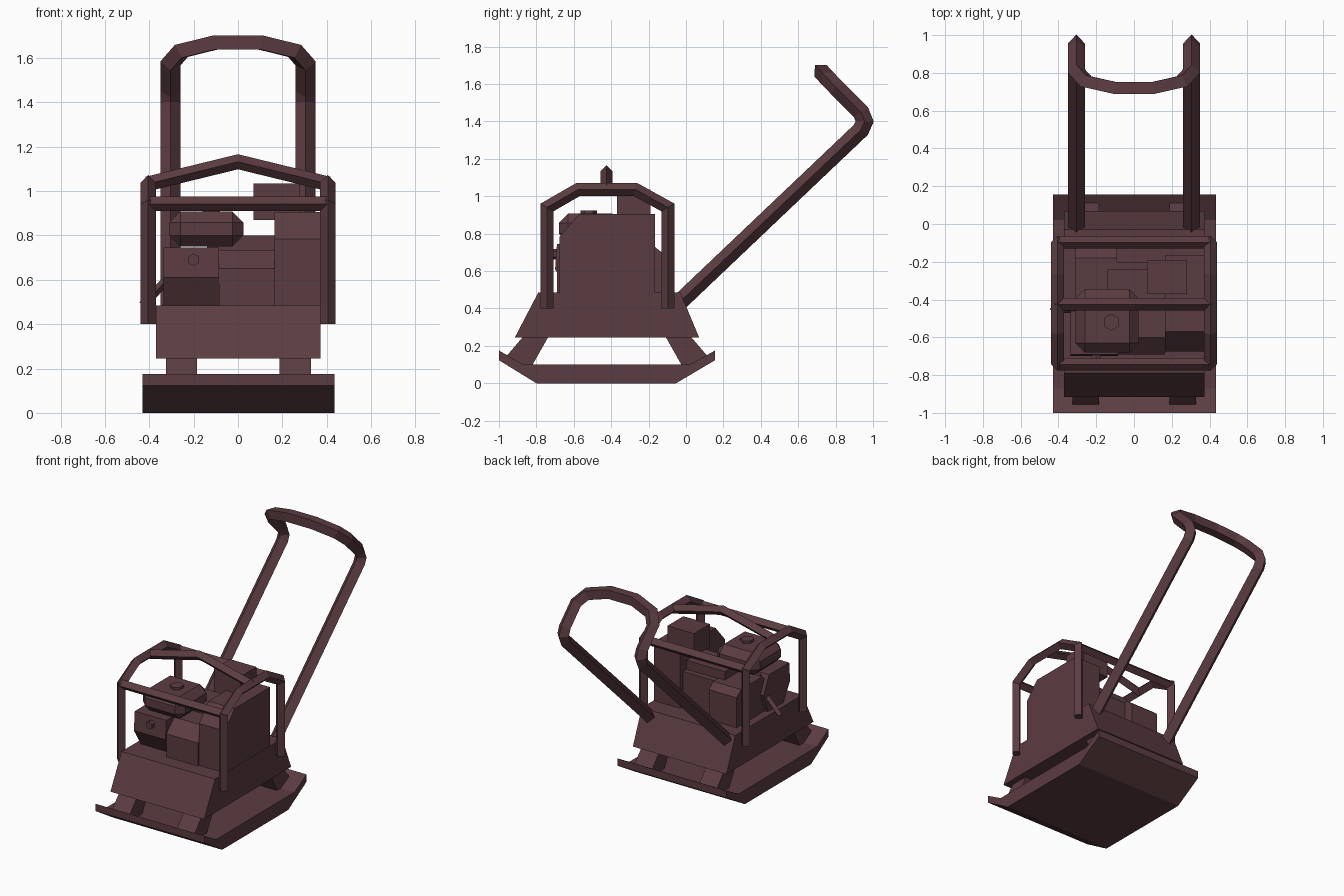
import bpy, bmesh, math
from mathutils import Vector

cube = bpy.data.objects.get("Cube")
if cube:
    bpy.data.objects.remove(cube, do_unlink=True)

mat = bpy.data.materials.new("maroon_paint")
mat.use_nodes = True
COLOR = (0.105, 0.045, 0.053, 1)
mat.diffuse_color = COLOR
mat.node_tree.nodes["Principled BSDF"].inputs["Base Color"].default_value = COLOR


def finish(name, bm):
    bmesh.ops.recalc_face_normals(bm, faces=bm.faces)
    mesh = bpy.data.meshes.new(name)
    bm.to_mesh(mesh)
    bm.free()
    mesh.materials.append(mat)
    ob = bpy.data.objects.new(name, mesh)
    bpy.context.collection.objects.link(ob)
    return ob


def extrude_yz(name, profile, x0, x1):
    """Side profile of (y, z) points extruded across x."""
    bm = bmesh.new()
    face = bm.faces.new([bm.verts.new((x0, y, z)) for y, z in profile])
    new = bmesh.ops.extrude_face_region(bm, geom=[face])["geom"]
    verts = [v for v in new if isinstance(v, bmesh.types.BMVert)]
    bmesh.ops.translate(bm, verts=verts, vec=(x1 - x0, 0, 0))
    return finish(name, bm)


def box(name, x0, x1, y0, y1, z0, z1):
    return extrude_yz(name, [(y0, z0), (y1, z0), (y1, z1), (y0, z1)], x0, x1)


def tube(name, path, side, r):
    """Mitred diamond-section tube along a path."""
    pts = [Vector(p) for p in path]
    dirs = [(b - a).normalized() for a, b in zip(pts, pts[1:])]
    u = Vector(side).normalized()
    w = dirs[0].cross(u)
    bm = bmesh.new()
    ring = [pts[0] + o * r for o in (u, w, -u, -w)]
    rows = [[bm.verts.new(c) for c in ring]]
    for i, d in enumerate(dirs):
        n = d if i == len(dirs) - 1 else (d + dirs[i + 1]).normalized()
        ring = [c + d * ((pts[i + 1] - c).dot(n) / d.dot(n)) for c in ring]
        rows.append([bm.verts.new(c) for c in ring])
    for a, b in zip(rows, rows[1:]):
        for k in range(4):
            m = (k + 1) % 4
            bm.faces.new((a[k], a[m], b[m], b[k]))
    bm.faces.new(rows[0])
    bm.faces.new(rows[-1])
    return finish(name, bm)


def hex_plug(name, loc, r, depth, rot=(0, 0, 0)):
    bm = bmesh.new()
    bmesh.ops.create_cone(bm, cap_ends=True, segments=6, radius1=r, radius2=r, depth=depth)
    ob = finish(name, bm)
    ob.location, ob.rotation_euler = loc, rot


# Compaction plate and deck
extrude_yz("base_plate", [(-1, .175), (-1, .123), (-.8, 0), (-.053, 0), (.155, .123),
                          (.155, .175), (.02, .1), (-.87, .1)], -.43, .435)
extrude_yz("deck", [(-.915, .245), (.07, .245), (-.03, .485), (-.79, .485)], -.37, .372)

# Slanted mounts, mirrored front to back and side to side
MOUNT = [(-.87, .25), (-.735, .25), (-.82, .1), (-.87, .095), (-.96, .145)]
for label, x0, x1 in (("right", -.325, -.185), ("left", .188, .328)):
    extrude_yz("front_mount_" + label, MOUNT, x0, x1)
    extrude_yz("rear_mount_" + label, [(-.845 - y, z) for y, z in MOUNT], x0, x1)

# Push handle
half = [(.305, -.03, .438), (.305, .935, 1.355), (.305, .955, 1.4), (.305, .935, 1.45),
        (.305, .81, 1.575), (.255, .755, 1.632), (.1, .72, 1.67)]
handle = half + [(-x, y, z) for x, y, z in reversed(half)]
tube("push_handle", handle, (1, 0, 0), .045)

# Protective cage
HOOP = [(-.743, .4), (-.743, .94), (-.575, 1.037), (-.272, 1.037), (-.097, .94), (-.097, .4)]
for label, s in (("right", -1), ("left", 1)):
    tube("cage_hoop_" + label, [(s * .405, y, z) for y, z in HOOP], (1, 0, 0), .035)
for label, y in (("front", -.743), ("rear", -.097)):
    tube("cage_bar_" + label, [(-.405, y, .942), (.405, y, .942)], (0, 1, 0), .033)
tube("cage_ridge_bar", [(-.41, -.425, 1.032), (0, -.425, 1.132), (.41, -.425, 1.032)],
     (0, 1, 0), .033)

# Belt guard and exhaust box
extrude_yz("belt_guard", [(-.675, .48), (-.165, .48), (-.165, .905), (-.57, .905),
                          (-.675, .785)], .165, .37)
box("exhaust_box", .07, .28, -.37, -.19, .87, 1.035)

# Engine body
box("engine_block", -.28, .165, -.56, -.2, .48, .735)
box("cylinder_block", -.14, .165, -.45, -.24, .48, .8)
extrude_yz("front_housing", [(-.69, .48), (-.4, .48), (-.4, .735), (-.6, .735),
                             (-.69, .65)], -.085, .165)
extrude_yz("starter_cover", [(-.62, .48), (-.7, .61), (-.69, .745), (-.46, .745),
                             (-.4, .62), (-.45, .48)], -.335, -.085)
extrude_yz("air_filter", [(-.46, .48), (-.13, .48), (-.13, .7), (-.18, .74),
                          (-.42, .74), (-.46, .7)], -.31, -.09)
hex_plug("cover_bolt", (-.2, -.7, .69), .028, .04, (math.pi / 2, 0, 0))
tube("choke_lever", [(-.43, -.45, .485), (-.33, -.45, .59)], (0, 1, 0), .02)

# Fuel tank with chamfered edges
tank = box("fuel_tank", -.31, .025, -.68, -.345, .75, .908)
bevel = tank.modifiers.new("chamfer", "BEVEL")
bevel.width = .05
bevel.segments = 1
hex_plug("fuel_cap", (-.12, -.52, .91), .045, .03)
